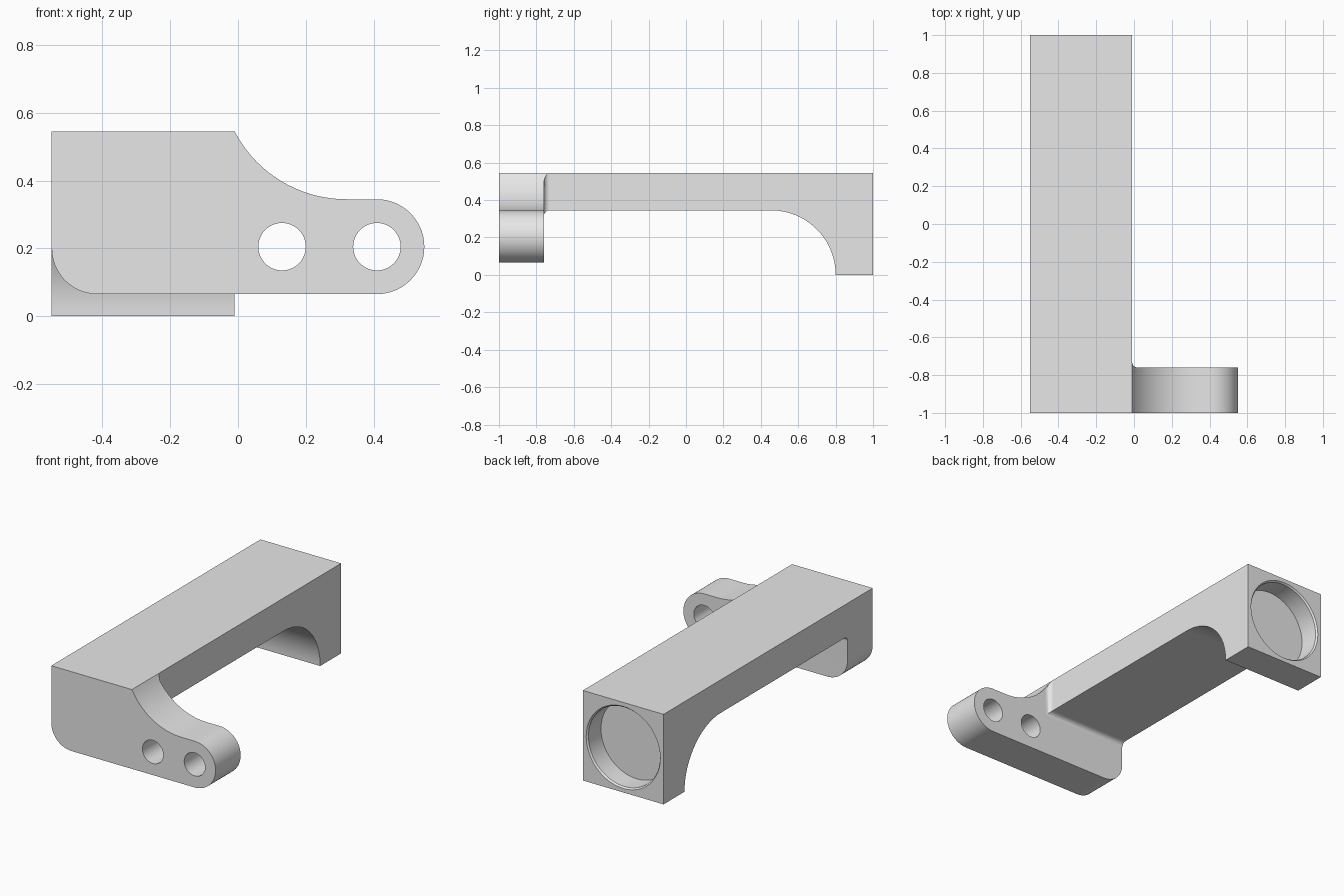
import bpy, bmesh
from math import sin, cos, pi, radians, atan2

if "Cube" in bpy.data.objects:
    bpy.data.objects.remove(bpy.data.objects["Cube"])

grey = bpy.data.materials.new("plain grey")
grey.use_nodes = True
colour = (0.8, 0.8, 0.8, 1)
grey.diffuse_color = colour
grey.node_tree.nodes["Principled BSDF"].inputs["Base Color"].default_value = colour

LEFT, EDGE, TOP = -0.55, -0.01, 0.545      # arm sides and top
UNDER, BACK = 0.345, -0.76                 # arm underside, rear face of the plate


def loft(name, sections):
    """Solid through matching rings of points, capped at both ends."""
    bm = bmesh.new()
    rings = [[bm.verts.new(p) for p in ring] for ring in sections]
    n = len(rings[0])
    for a, b in zip(rings, rings[1:]):
        for i in range(n):
            j = (i + 1) % n
            bm.faces.new((a[i], a[j], b[j], b[i]))
    bm.faces.new(rings[0])
    bm.faces.new(rings[-1])
    bmesh.ops.remove_doubles(bm, verts=bm.verts, dist=1e-5)
    bmesh.ops.recalc_face_normals(bm, faces=bm.faces)
    mesh = bpy.data.meshes.new(name)
    bm.to_mesh(mesh)
    bm.free()
    mesh.materials.append(grey)
    obj = bpy.data.objects.new(name, mesh)
    bpy.context.collection.objects.link(obj)
    return obj


def arc(cx, cz, r, start, end, steps):
    return [(cx + r * cos(start + (end - start) * i / steps),
             cz + r * sin(start + (end - start) * i / steps)) for i in range(steps + 1)]


def turned(name, cx, cz, stations, steps=64):
    """Round solid along y from (y, radius) stations."""
    return loft(name, [[(x, y, z) for x, z in arc(cx, cz, r, 0, 2 * pi, steps)[:-1]]
                       for y, r in stations])


def combine(target, other, operation):
    mod = target.modifiers.new(operation.lower(), 'BOOLEAN')
    mod.operation, mod.solver, mod.object = operation, 'EXACT', other
    bpy.context.view_layer.objects.active = target
    bpy.ops.object.modifier_apply(modifier=mod.name)
    bpy.data.objects.remove(other)


# Mounting plate: rounded lug, concave shoulder and rounded lower corner
run, rise = 0.33, TOP - UNDER
sweep = (run ** 2 + rise ** 2) / (2 * rise)
sx = EDGE + run
shoulder_start = atan2(rise - sweep, -run) % (2 * pi)
outline = [(LEFT, TOP)]
outline += arc(LEFT + 0.135, 0.2, 0.135, pi, 1.5 * pi, 12)
outline += arc(0.41, 0.205, 0.14, -pi / 2, pi / 2, 28)
shoulder = arc(sx, UNDER + sweep, sweep, 1.5 * pi, shoulder_start, 18)
shoulder[-1] = (EDGE, TOP)
outline += shoulder
bracket = loft("bracket", [[(x, y, z) for x, z in outline] for y in (-1, BACK)])

# Arm: stations of (y, flare, underside height) with a fillet and an arched leg
fillet, arch = 0.03, UNDER
stations = [(-0.9, 0, UNDER)]
for i in range(9):
    a = i / 8 * pi / 2
    flare = fillet * (1 - sin(a))
    stations.append((BACK + fillet * (1 - cos(a)), flare, UNDER - flare))
for i in range(25):
    a = i / 24 * pi / 2
    stations.append((0.8 - arch + arch * sin(a), 0, arch * cos(a) if i < 24 else 0))
stations.append((1, 0, 0))


def arm_section(y, flare, low):
    side = EDGE + flare
    return [(LEFT, y, low), (side, y, low), (side, y, TOP - 2 * flare),
            (EDGE, y, TOP), (LEFT, y, TOP)]


arm = loft("arm", [arm_section(*s) for s in stations])
combine(bracket, arm, 'UNION')

# Two bolt holes through the plate
for hx in (0.13, 0.41):
    hole = turned("bolt_hole", hx, 0.205, [(-1.1, 0.07), (-0.6, 0.07)], 48)
    combine(bracket, hole, 'DIFFERENCE')

# Round recess with a chamfered rim in the rear face
recess = turned("rear_recess", (LEFT + EDGE) / 2, TOP / 2,
                [(0.87, 0.24), (0.99, 0.24), (1.02, 0.264)])
combine(bracket, recess, 'DIFFERENCE')

# Smooth curves, crisp edges, flat large faces
bpy.ops.object.select_all(action='DESELECT')
bracket.select_set(True)
bpy.context.view_layer.objects.active = bracket
bpy.ops.object.shade_smooth_by_angle(angle=radians(30))
weighted = bracket.modifiers.new("even_shading", 'WEIGHTED_NORMAL')
weighted.keep_sharp = True
